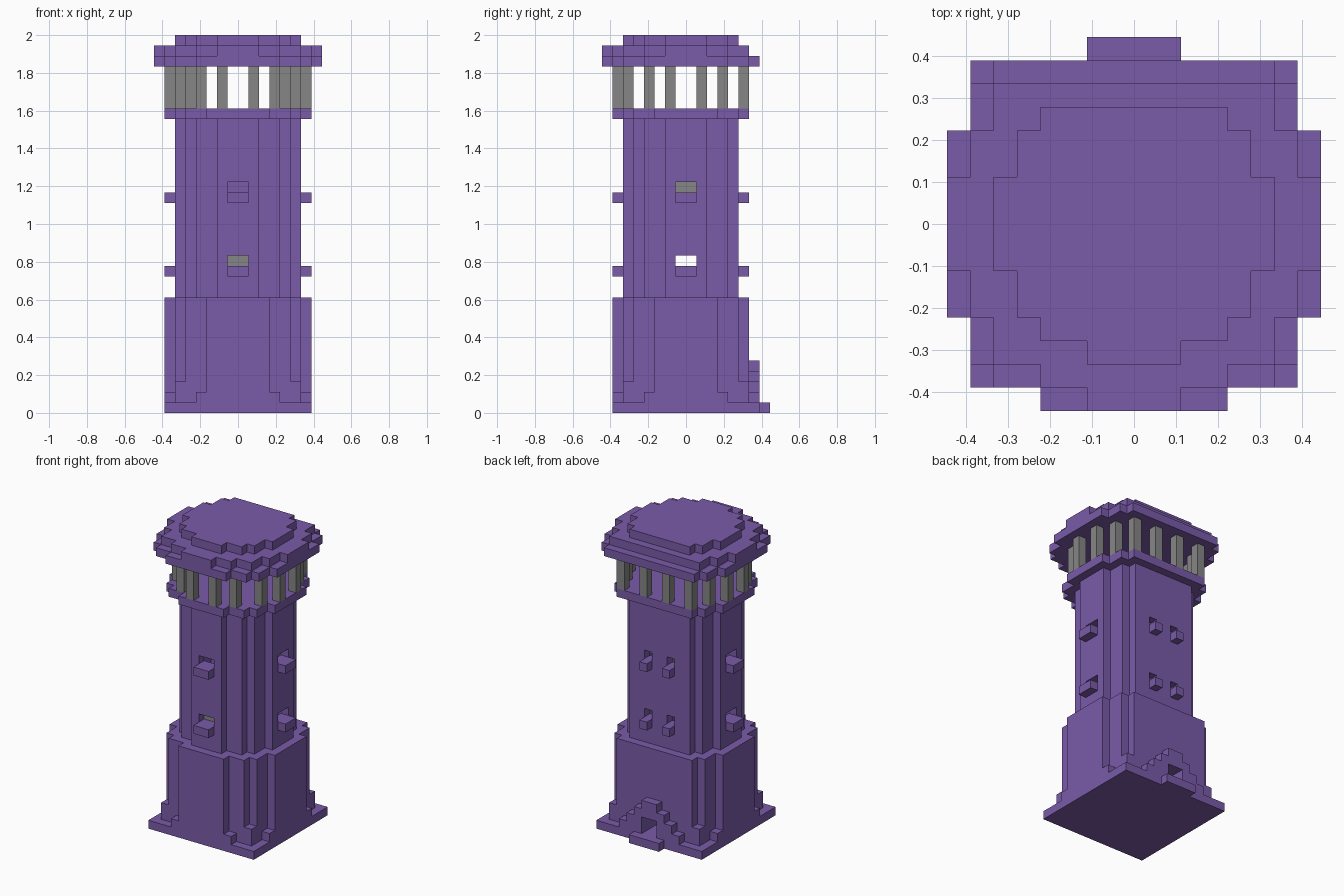
import bpy, bmesh, math
from mathutils import Vector

U = 1 / 18  # block size

cube = bpy.data.objects.get("Cube")
if cube:
    bpy.data.objects.remove(cube)


def material(name, rgb):
    m = bpy.data.materials.new(name)
    m.use_nodes = True
    m.diffuse_color = (*rgb, 1)
    m.node_tree.nodes["Principled BSDF"].inputs["Base Color"].default_value = (*rgb, 1)
    return m


PURPLE = material("purple", (0.195, 0.105, 0.397))
GREY = material("grey", (0.238, 0.238, 0.238))
AXES = [Vector((1, 0, 0)), Vector((0, 1, 0)), Vector((0, 0, 1))]


def blocks(name, mat, z0, z1, inside):
    """Skin every block between z0 and z1 whose centre passes the rule."""
    cells = {(x, y, z) for x in range(-8, 8) for y in range(-8, 8)
             for z in range(z0, z1) if inside(x + .5, y + .5, z)}
    bm = bmesh.new()
    corners = {}

    def corner(p):
        key = tuple(round(c) for c in p)
        if key not in corners:
            corners[key] = bm.verts.new(Vector(key) * U)
        return corners[key]

    for cell in cells:
        base = Vector(cell)
        for i, n in enumerate(AXES):
            a, b = AXES[(i + 1) % 3], AXES[(i + 2) % 3]
            for s in (1, -1):
                if tuple(round(c) for c in base + n * s) in cells:
                    continue
                o = base + (n if s > 0 else Vector())
                ring = [o, o + a, o + a + b, o + b][::s]
                bm.faces.new([corner(p) for p in ring])
    bmesh.ops.dissolve_limit(bm, angle_limit=0.01, verts=bm.verts[:], edges=bm.edges[:])
    mesh = bpy.data.meshes.new(name)
    bm.to_mesh(mesh)
    bm.free()
    mesh.materials.append(mat)
    ob = bpy.data.objects.new(name, mesh)
    bpy.context.collection.objects.link(ob)
    return ob


def disc(x, y, r2, back):
    """Round footprint with its back sliced flat."""
    return x * x + y * y < r2 and y < back


def hollow(x, y):
    return disc(x, y, 25, 4)


def doorway(x, y, z):
    return abs(x) < 1 and y > 0 and z < 3


def window(x, y, z):
    slot = 1 < abs(x) < 2 if y > 4 else min(abs(x), abs(y)) < 1
    return z in (14, 21) and slot


# Foot of the tower
blocks("plinth", PURPLE, 0, 1, lambda x, y, z: max(abs(x), abs(y)) < 7)
blocks("door_step", PURPLE, 0, 1, lambda x, y, z: abs(x) < 2 and y > 7)
blocks("base_wall", PURPLE, 1, 11, lambda x, y, z: disc(x, y, 52, 6)
       and not hollow(x, y) and not doorway(x, y, z))
blocks("door_gable", PURPLE, 1, 5, lambda x, y, z: 6 < y < 7
       and abs(x) < 5 - z + 1 - 1 and not doorway(x, y, z))


# Stepped fillets in the base corners
def fillet(x, y, z):
    lo, hi = sorted((abs(x), abs(y)))
    middle = 5 < lo and hi < 6
    side = 3 < lo < 4 and hi > 6 and y < 6 and hi < 7
    return (middle and z < 3) or (side and z < 2)


blocks("corner_fillets", PURPLE, 1, 3, fillet)

# Shaft with window slots and their sills
blocks("shaft_wall", PURPLE, 11, 28, lambda x, y, z: disc(x, y, 36, 5)
       and not hollow(x, y) and not window(x, y, z))


def sill(x, y, z):
    side = 6 < abs(x) < 7 and abs(y) < 1
    front = -7 < y < -6 and abs(x) < 1
    back = 5 < y < 6 and 1 < abs(x) < 2
    return side or front or back


for label, z in (("lower", 13), ("upper", 20)):
    blocks(label + "_sills", PURPLE, z, z + 1, sill)


# Spiral stair inside the shaft
def stair(x, y, z):
    turn = math.atan2(y, x) + math.pi / 2 - (z - 14) * math.pi / 14
    return hollow(x, y) and x * x + y * y > 4 and math.cos(turn) > 0.85


blocks("spiral_stair", GREY, 1, 28, stair)

# Gallery floor and pillars
blocks("gallery_floor", PURPLE, 28, 29, lambda x, y, z: disc(x, y, 52, 6))
PILLARS = [(1.5, -6.5), (3.5, -5.5), (5.5, -3.5), (6.5, -1.5),
           (6.5, 1.5), (5.5, 3.5), (4.5, 5.5), (1.5, 5.5)]
blocks("gallery_pillars", GREY, 29, 33, lambda x, y, z: (abs(x), y) in PILLARS)

# Roof in three shrinking tiers
for name, z, r2, back in (("roof_eave", 33, 74, 7), ("roof_middle", 34, 62, 6),
                          ("roof_cap", 35, 36, 5)):
    blocks(name, PURPLE, z, z + 1, lambda x, y, z: disc(x, y, r2, back))
